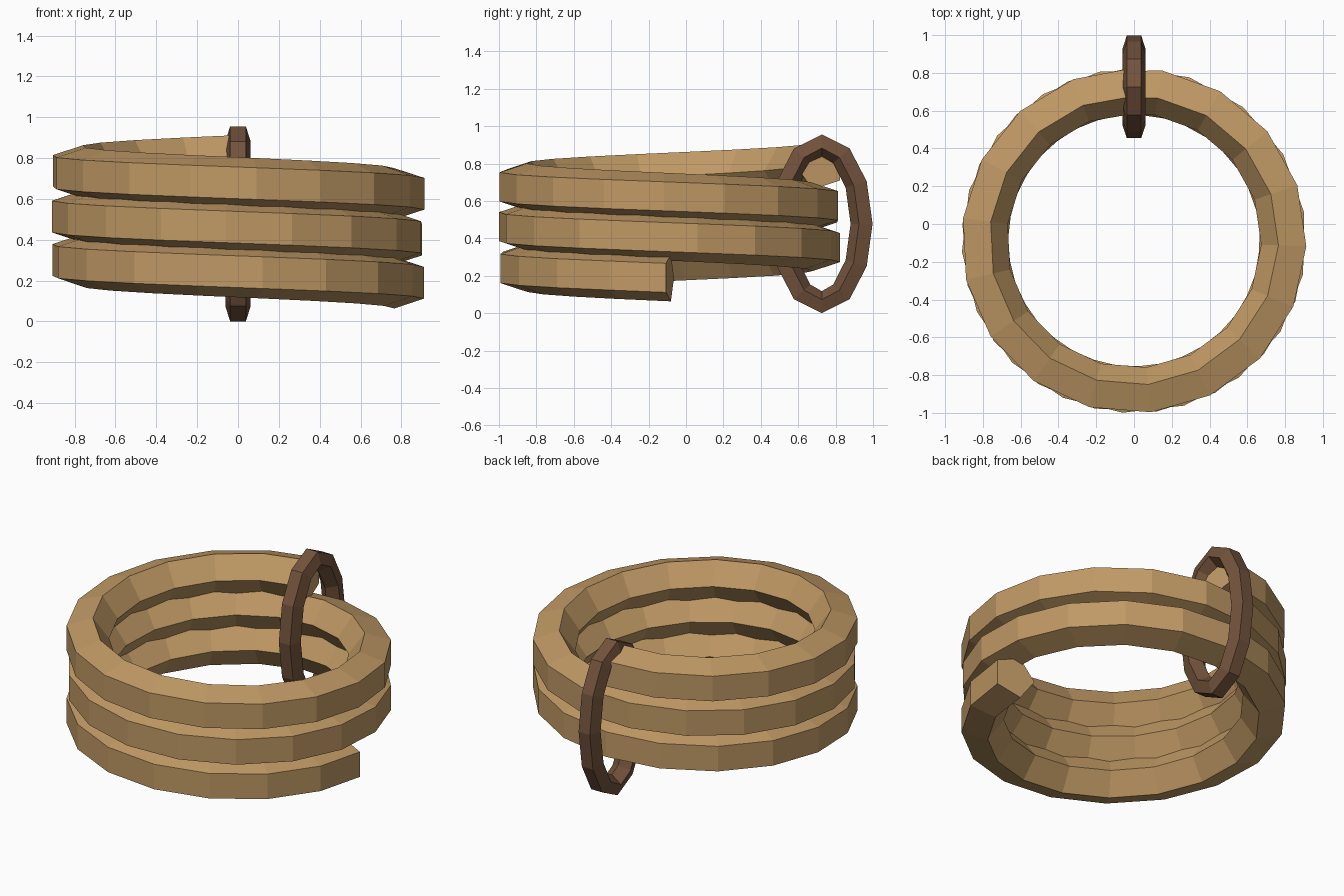
import bpy, bmesh
from math import sin, cos, pi, radians
from mathutils import Vector

if "Cube" in bpy.data.objects:
    bpy.data.objects.remove(bpy.data.objects["Cube"])


def pentagon(r):
    """Section points (outward, sideways): flat side out, corner inward."""
    return [(r * cos(radians(36 + 72 * i)), r * sin(radians(36 + 72 * i)))
            for i in range(5)]


def tube(name, rings, closed, color):
    """Skin a list of cross-section rings into one flat-shaded tube."""
    bm = bmesh.new()
    loops = [[bm.verts.new(p) for p in ring] for ring in rings]
    n = len(loops[0])
    pairs = list(zip(loops, loops[1:]))
    if closed:
        pairs.append((loops[-1], loops[0]))
    else:
        bm.faces.new(loops[0])
        bm.faces.new(loops[-1])
    for a, b in pairs:
        for i in range(n):
            j = (i + 1) % n
            bm.faces.new((a[i], a[j], b[j], b[i]))
    bmesh.ops.recalc_face_normals(bm, faces=bm.faces[:])
    mesh = bpy.data.meshes.new(name)
    bm.to_mesh(mesh)
    bm.free()
    obj = bpy.data.objects.new(name, mesh)
    bpy.context.collection.objects.link(obj)
    mat = bpy.data.materials.new(name + "_color")
    mat.diffuse_color = (*color, 1)
    mat.use_nodes = True
    mat.node_tree.nodes["Principled BSDF"].inputs["Base Color"].default_value = mat.diffuse_color
    mesh.materials.append(mat)
    return obj


# Rope coil: five-sided section swept clockwise through 2.75 rising turns
SEGS, TURNS, PITCH = 48, 2.75, 0.2175
RADIUS, CENTER_Y, START_Z = 0.806, -0.088, 0.189
step = 2 * pi * TURNS / SEGS
coil = []
for k in range(SEGS + 1):
    a = -step * k
    center = Vector((RADIUS * cos(a), CENTER_Y + RADIUS * sin(a),
                     START_Z + PITCH * TURNS * k / SEGS))
    # the two end caps are cut square to their last segment
    b = a - step / 2 if k == 0 else a + step / 2 if k == SEGS else a
    out = Vector((cos(b), sin(b), 0))
    coil.append([center + out * r + Vector((0, 0, h))
                 for r, h in pentagon(0.132)])
tube("rope_coil", coil, False, (0.53, 0.32, 0.13))

# Binding loop: twelve-sided upright oval with a five-sided section
HALF_Y, HALF_Z = 0.219, 0.425
middle = Vector((0, 0.726, 0.478))
loop = []
for k in range(12):
    a = radians(30 * k)
    center = middle + Vector((0, HALF_Y * sin(a), HALF_Z * cos(a)))
    out = Vector((0, sin(a) / HALF_Y, cos(a) / HALF_Z)).normalized()
    loop.append([center + out * r + Vector((s, 0, 0))
                 for r, s in pentagon(0.065)])
tube("binding_loop", loop, True, (0.17, 0.085, 0.045))
